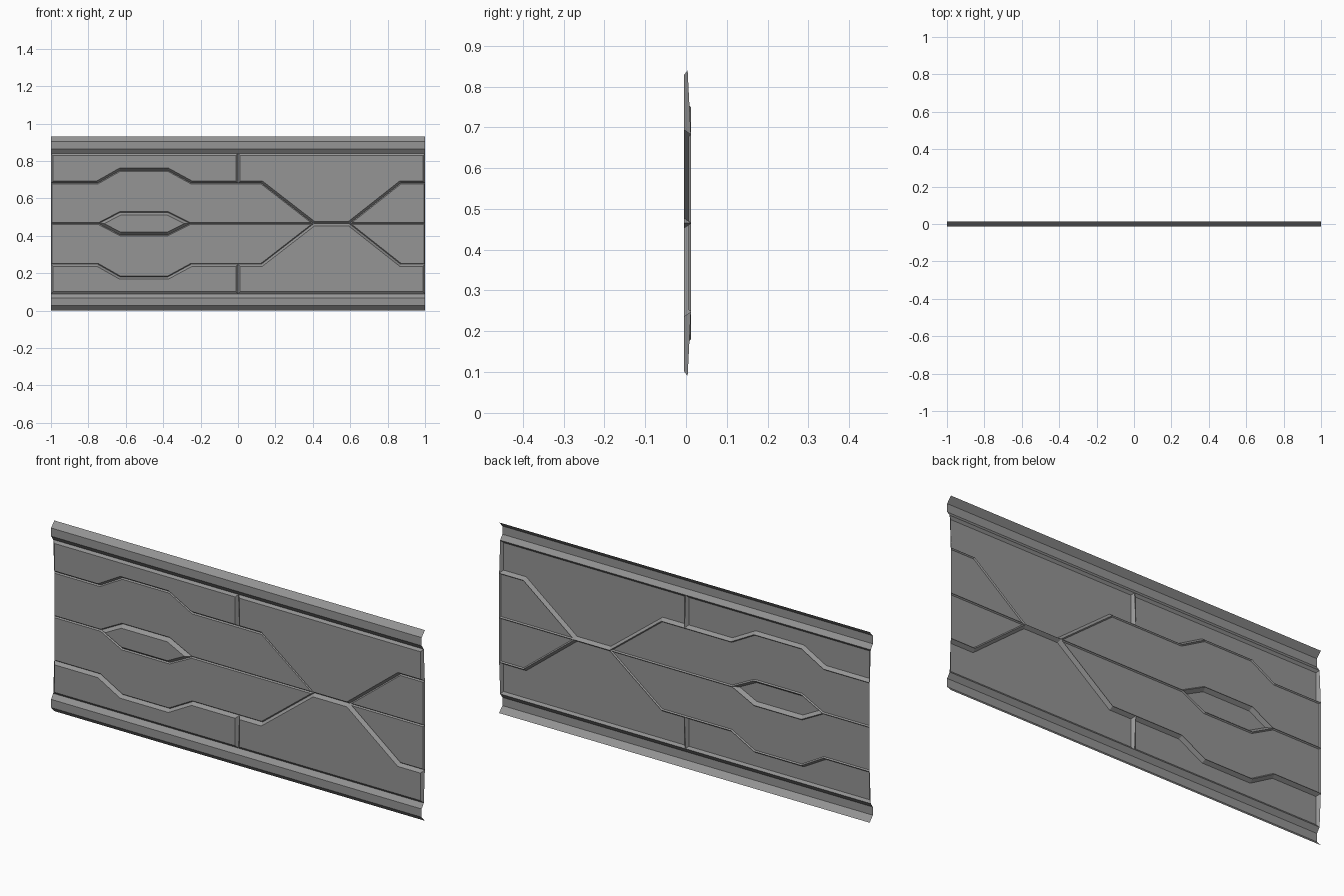
import bpy
import bmesh

cube = bpy.data.objects.get("Cube")
if cube:
    bpy.data.objects.remove(cube, do_unlink=True)

grey = bpy.data.materials.new("wall_grey")
grey.use_nodes = True
colour = (0.3, 0.3, 0.3, 1)
grey.diffuse_color = colour
grey.node_tree.nodes["Principled BSDF"].inputs["Base Color"].default_value = colour

MID = 0.465      # height of the horizontal symmetry line
FRONT = -0.005   # raised panel face
INNER = 0.006    # recessed panel face
GROOVE = 0.012   # deepest groove
SEAM = 0.004     # shallow groove beside the rails
EDGE = 0.375     # rail to panel seam, measured from MID


def finish(name, bm):
    mesh = bpy.data.meshes.new(name)
    bm.to_mesh(mesh)
    bm.free()
    mesh.materials.append(grey)
    obj = bpy.data.objects.new(name, mesh)
    bpy.context.collection.objects.link(obj)


def face_front(bm):
    bm.normal_update()
    for f in bm.faces:
        if f.normal.y > 0:
            f.normal_flip()
    bm.normal_update()


def panel(name, outline, side, bevel, front):
    """Flat plate whose rim slopes back into the surrounding grooves."""
    bm = bmesh.new()
    rim = [bm.verts.new((x, 0, MID + side * h)) for x, h in outline]
    face = bm.faces.new(rim)
    face_front(bm)
    bmesh.ops.inset_individual(bm, faces=[face], thickness=bevel, use_even_offset=True)
    for v in face.verts:
        v.co.y = front
    for v in rim:
        v.co.y = SEAM if abs(v.co.z - MID) > EDGE - 0.01 else GROOVE
    finish(name, bm)


def rail(name, side):
    """Folded strip running the full length."""
    profile = [(0.0125, 0.465), (-0.0125, 0.438), (-0.0125, 0.398), (SEAM, EDGE)]
    bm = bmesh.new()
    rows = [[bm.verts.new((x, y, MID + side * h)) for x in (-1, 1)] for y, h in profile]
    for a, b in zip(rows, rows[1:]):
        bm.faces.new((a[0], a[1], b[1], b[0]))
    face_front(bm)
    finish(name, bm)


STEP, BULGE = 0.217, 0.285
bulge_line = [(-1, STEP), (-0.75, STEP), (-0.63, BULGE), (-0.375, BULGE), (-0.25, STEP)]
hex_line = [(-0.255, 0), (-0.375, 0.06), (-0.63, 0.06), (-0.745, 0)]

for label, side in (("upper", 1), ("lower", -1)):
    rail(label + "_rail", side)
    # raised outer plates
    panel(label + "_right_panel", [(-1, EDGE)] + bulge_line + [(0, STEP), (0, EDGE)],
          side, 0.012, FRONT)
    panel(label + "_left_panel",
          [(0, EDGE), (0, STEP), (0.125, STEP), (0.405, 0), (0.595, 0),
           (0.87, STEP), (1, STEP), (1, EDGE)], side, 0.012, FRONT)
    # recessed plates between them
    panel(label + "_middle_panel",
          [(-1, 0)] + bulge_line + [(0.125, STEP), (0.405, 0)] + hex_line,
          side, 0.005, INNER)
    panel(label + "_end_panel", [(0.595, 0), (0.87, STEP), (1, STEP), (1, 0)],
          side, 0.005, INNER)

# raised six-sided plate
panel("hexagon_panel", hex_line + [(x, -h) for x, h in hex_line[2:0:-1]], 1, 0.014, FRONT)
